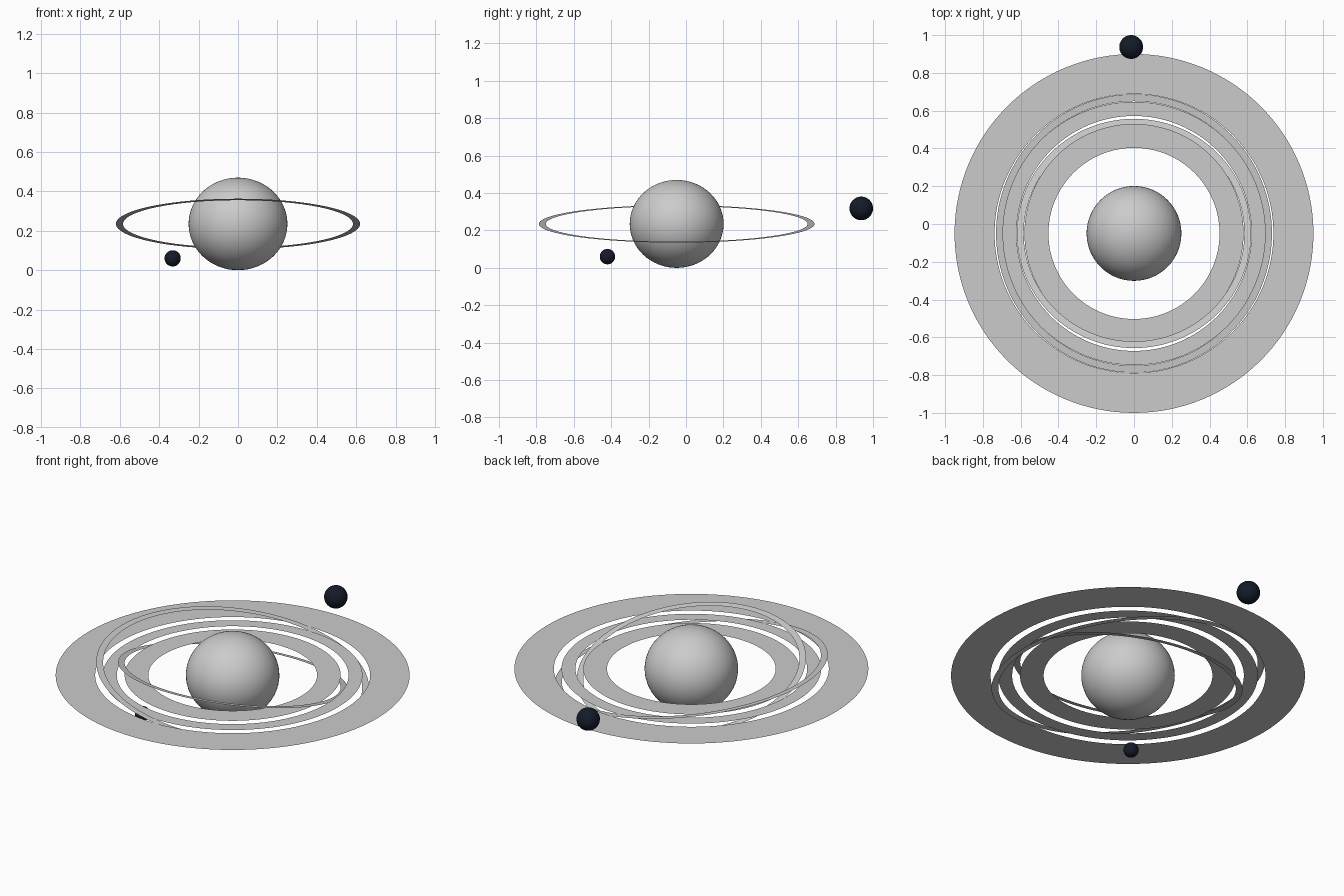
import bpy, bmesh
from math import cos, sin, tau, radians

if "Cube" in bpy.data.objects:
    bpy.data.objects.remove(bpy.data.objects["Cube"])

CENTRE = (0, -0.05, 0.235)

dark = bpy.data.materials.new("dark_navy")
dark.diffuse_color = (0.007, 0.011, 0.022, 1)
dark.use_nodes = True
dark.node_tree.nodes["Principled BSDF"].inputs["Base Color"].default_value = dark.diffuse_color


def ball(name, loc, scale, mat=None):
    bpy.ops.mesh.primitive_uv_sphere_add(segments=64, ring_count=32, radius=1, location=loc)
    ob = bpy.context.object
    ob.name = name
    ob.scale = scale
    bpy.ops.object.transform_apply(location=False, rotation=False, scale=True)
    bpy.ops.object.shade_smooth()
    if mat:
        ob.data.materials.append(mat)
    return ob


def ring(name, inner, outer, tilt=(0, 0), n=128):
    # Paper-thin flat annulus, tilted about x and y
    bm = bmesh.new()
    loops = [[bm.verts.new((r * cos(tau * i / n), r * sin(tau * i / n), 0)) for i in range(n)]
             for r in (inner, outer)]
    for i in range(n):
        j = (i + 1) % n
        bm.faces.new((loops[0][i], loops[1][i], loops[1][j], loops[0][j]))
    me = bpy.data.meshes.new(name)
    bm.to_mesh(me)
    bm.free()
    ob = bpy.data.objects.new(name, me)
    ob.location = CENTRE
    ob.rotation_euler = (radians(tilt[0]), radians(tilt[1]), 0)
    bpy.context.collection.objects.link(ob)
    return ob


# Slightly flattened planet
ball("planet", CENTRE, (0.251, 0.251, 0.235))

# Level rings
ring("inner_ring", 0.453, 0.58)
ring("middle_ring", 0.622, 0.697)
ring("outer_ring", 0.738, 0.95)

# Narrow rings lifted out of the gaps: one front-up, one left-up
ring("front_tilted_ring", 0.584, 0.62, (-11.9, 0))
ring("side_tilted_ring", 0.70, 0.737, (0, 7.8))

# Two dark moons
ball("large_moon", (-0.015, 0.937, 0.318), (0.063,) * 3, dark)
ball("small_moon", (-0.332, -0.42, 0.06), (0.041,) * 3, dark)
